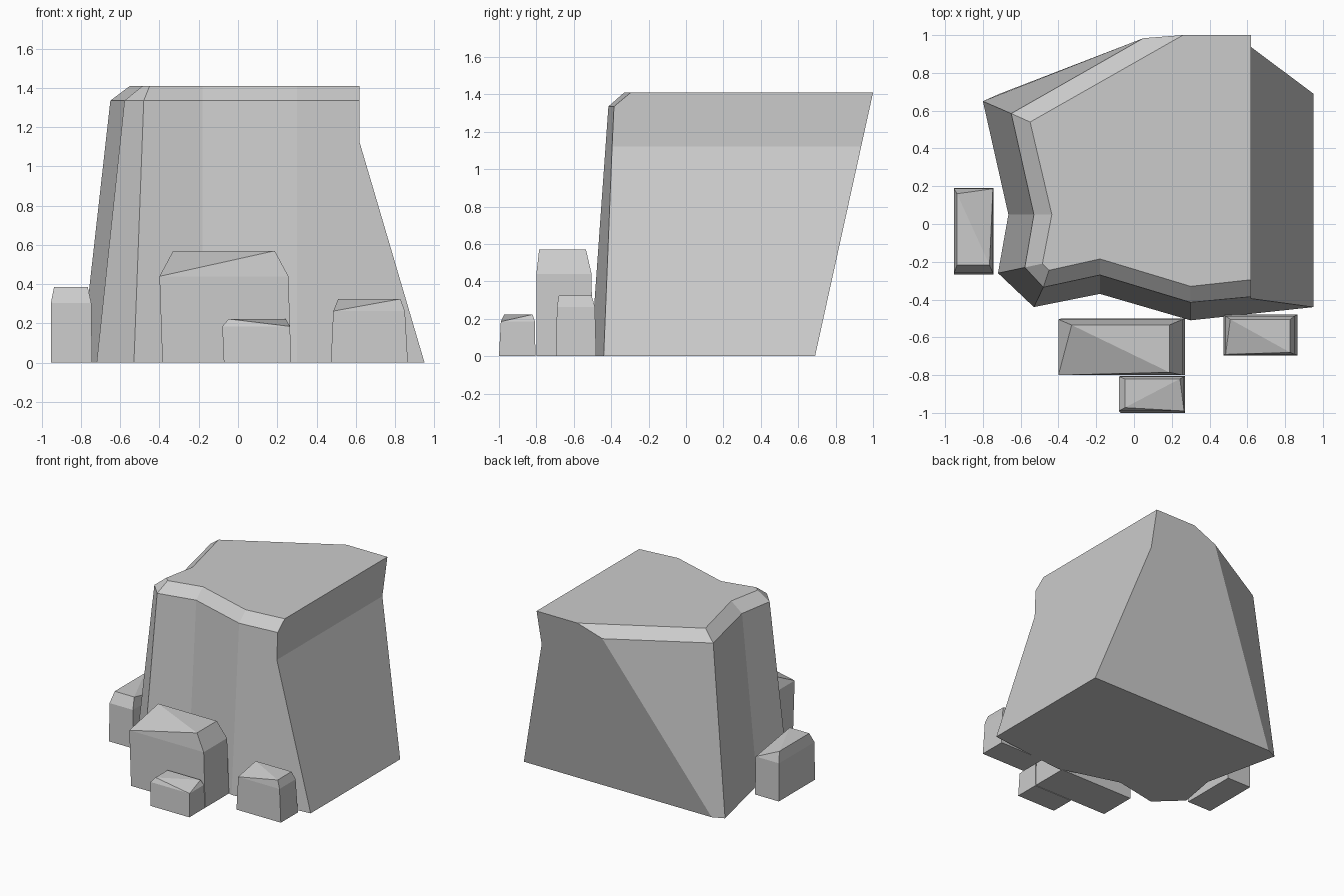
import bpy
import bmesh

if "Cube" in bpy.data.objects:
    bpy.data.objects.remove(bpy.data.objects["Cube"])

stone = bpy.data.materials.new("grey stone")
stone.diffuse_color = (0.6, 0.6, 0.6, 1)
stone.use_nodes = True
stone.node_tree.nodes["Principled BSDF"].inputs["Base Color"].default_value = stone.diffuse_color


def build(name, faces):
    """Make a flat-shaded object from polygons given as corner points."""
    bm = bmesh.new()
    for corners in faces:
        bm.faces.new([bm.verts.new(c) for c in corners])
    bmesh.ops.remove_doubles(bm, verts=bm.verts, dist=0.0005)
    bmesh.ops.recalc_face_normals(bm, faces=bm.faces)
    mesh = bpy.data.meshes.new(name)
    bm.to_mesh(mesh)
    bm.free()
    mesh.materials.append(stone)
    obj = bpy.data.objects.new(name, mesh)
    bpy.context.collection.objects.link(obj)
    return obj


def at(points, z):
    return [(x, y, z) for x, y in points]


# Cliff: foot, shoulder and rim outlines, from back left round to front right
RIM_Z, SHOULDER_Z, BREAK_Z = 1.41, 1.335, 1.12
foot = at([(-0.80, 0.65), (-0.665, 0.05), (-0.72, -0.26), (-0.53, -0.44),
           (-0.18, -0.37), (0.30, -0.51), (0.95, -0.44)], 0)
shoulder = at([(-0.65, 0.585), (-0.53, 0.05), (-0.578, -0.23), (-0.48, -0.335),
               (-0.18, -0.27), (0.30, -0.415), (0.62, -0.385)], SHOULDER_Z)
rim = at([(-0.55, 0.54), (-0.435, 0.05), (-0.485, -0.21), (-0.45, -0.245),
          (-0.18, -0.185), (0.30, -0.33), (0.62, -0.295)], RIM_Z)


# The back is one leaning plane
def back(x, z):
    return (x, 0.69 + 0.22 * z, z)


foot_r, foot_l = back(0.95, 0), back(-0.71, 0)
break_b, break_f = back(0.62, BREAK_Z), (0.62, -0.395, BREAK_Z)
rim_r, rim_l = back(0.62, RIM_Z), back(0.26, RIM_Z)
shoulder_l = back(0.05, SHOULDER_Z)

cliff = []
for i in range(6):
    wall = [foot[i], foot[i + 1], shoulder[i + 1], shoulder[i]]
    if i == 5:
        wall.insert(2, break_f)
    cliff.append(wall)
    cliff.append([shoulder[i], shoulder[i + 1], rim[i + 1], rim[i]])
cliff += [
    rim + [rim_r, rim_l],                                         # top
    foot + [foot_r, foot_l],                                      # underside
    [foot[6], foot_r, break_b, break_f],                          # right slope
    [break_f, break_b, rim_r, rim[6], shoulder[6]],               # right wall
    [foot_r, foot_l, shoulder_l, rim_l, rim_r, break_b],          # back
    [foot[0], shoulder[0], shoulder_l, foot_l],                   # back left
    [shoulder[0], rim[0], rim_l, shoulder_l],                     # back bevel
]
build("cliff", cliff)


def boulder(name, base, waist, top, cut):
    """Tapered block with a bevelled top; corner number cut is chopped off.
    Outlines are (x0, x1, y0, y1, z), corners run counter-clockwise."""
    def ring(x0, x1, y0, y1, z):
        return at([(x0, y0), (x1, y0), (x1, y1), (x0, y1)], z)
    b, w, t = ring(*base), ring(*waist), ring(*top)
    t[cut] = w[cut]
    faces = [b]
    for i in range(4):
        j = (i + 1) % 4
        faces.append([b[i], b[j], w[j], w[i]])
        bevel = [w[i], w[j], t[j], t[i]]
        faces.append(list(dict.fromkeys(bevel)))
    o, p, q = [t[(cut + k) % 4] for k in (1, 2, 3)]
    faces += [[o, p, q], [w[cut], o, q]]
    build(name, faces)


boulder("large_boulder", (-0.385, 0.27, -0.80, -0.50, 0),
        (-0.40, 0.257, -0.80, -0.505, 0.44), (-0.33, 0.187, -0.785, -0.535, 0.57), 0)
boulder("small_boulder", (-0.072, 0.27, -1.0, -0.805, 0),
        (-0.08, 0.265, -0.99, -0.808, 0.185), (-0.048, 0.243, -0.972, -0.82, 0.223), 1)
boulder("right_boulder", (0.473, 0.865, -0.695, -0.48, 0),
        (0.485, 0.85, -0.69, -0.487, 0.263), (0.51, 0.827, -0.68, -0.505, 0.325), 0)
boulder("left_boulder", (-0.953, -0.743, -0.267, 0.19, 0),
        (-0.953, -0.747, -0.26, 0.187, 0.303), (-0.937, -0.765, -0.217, 0.16, 0.385), 2)
